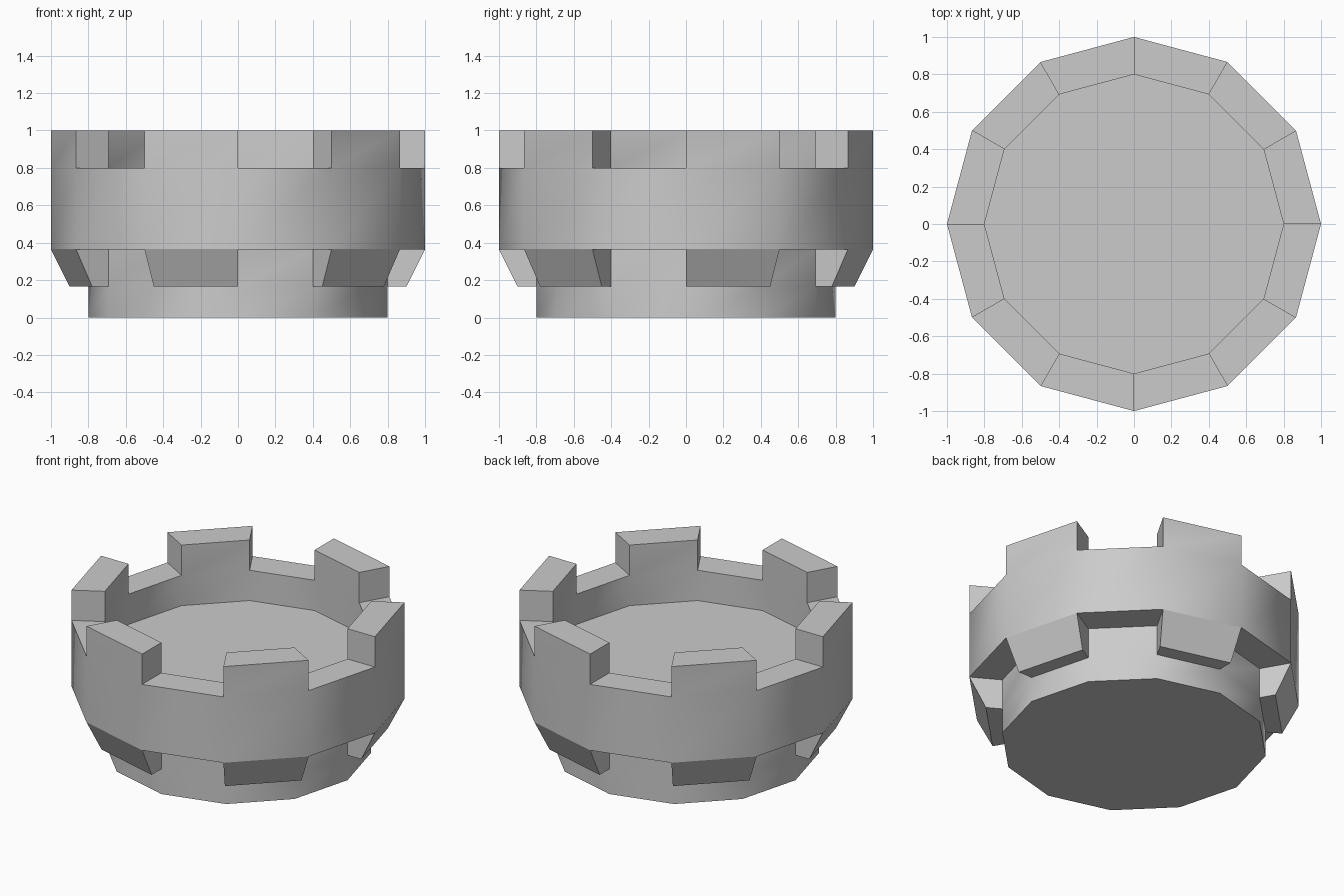
import bpy, bmesh
from math import sin, cos, radians

if "Cube" in bpy.data.objects:
    bpy.data.objects.remove(bpy.data.objects["Cube"])

SIDES = 12
R_IN, R_OUT, R_FOOT = 0.8, 1.0, 0.9
Z_FOOT, Z_RING, Z_FLOOR, Z_CREN, Z_TOP = 0.165, 0.365, 0.6, 0.8, 1.0

# (radius, height) section of a segment carrying a bracket and a merlon
merlon = [(R_IN, 0), (R_IN, Z_FOOT), (R_FOOT, Z_FOOT), (R_OUT, Z_RING), (R_OUT, Z_CREN),
          (R_OUT, Z_TOP), (R_IN, Z_TOP), (R_IN, Z_CREN), (R_IN, Z_FLOOR)]
# section of an open segment (crenel)
crenel = [(R_IN, 0), (R_IN, Z_FOOT), (R_IN, Z_RING), (R_OUT, Z_RING), (R_OUT, Z_CREN),
          (R_IN, Z_CREN), (R_IN, Z_FLOOR)]
# end faces of brackets and merlons
ends = [[(R_IN, Z_FOOT), (R_FOOT, Z_FOOT), (R_OUT, Z_RING), (R_IN, Z_RING)],
        [(R_OUT, Z_CREN), (R_OUT, Z_TOP), (R_IN, Z_TOP), (R_IN, Z_CREN)]]

bm = bmesh.new()
cache = {}


def vert(k, p):
    key = (k % SIDES, p)
    if key not in cache:
        a = radians(360 / SIDES * k)
        cache[key] = bm.verts.new((p[0] * cos(a), p[0] * sin(a), p[1]))
    return cache[key]


# walls, battlements and brackets
for k in range(SIDES):
    prof = crenel if k % 2 else merlon
    for p, q in zip(prof, prof[1:]):
        bm.faces.new([vert(k, p), vert(k + 1, p), vert(k + 1, q), vert(k, q)])
    for end in ends:
        bm.faces.new([vert(k, p) for p in end])

# underside and inner floor
for z in (0, Z_FLOOR):
    bm.faces.new([vert(k, (R_IN, z)) for k in range(SIDES)])

bmesh.ops.recalc_face_normals(bm, faces=bm.faces)

# smooth around the tower, crisp on every horizontal break
for f in bm.faces:
    f.smooth = len(f.verts) == 4
for e in bm.edges:
    upright = abs(e.verts[0].co.z - e.verts[1].co.z) > 0.01
    ang = e.calc_face_angle(3.0)
    e.smooth = ang < 0.1 or (upright and ang < 0.6)

mesh = bpy.data.meshes.new("tower_top")
bm.to_mesh(mesh)
bm.free()
bpy.context.collection.objects.link(bpy.data.objects.new("tower_top", mesh))
